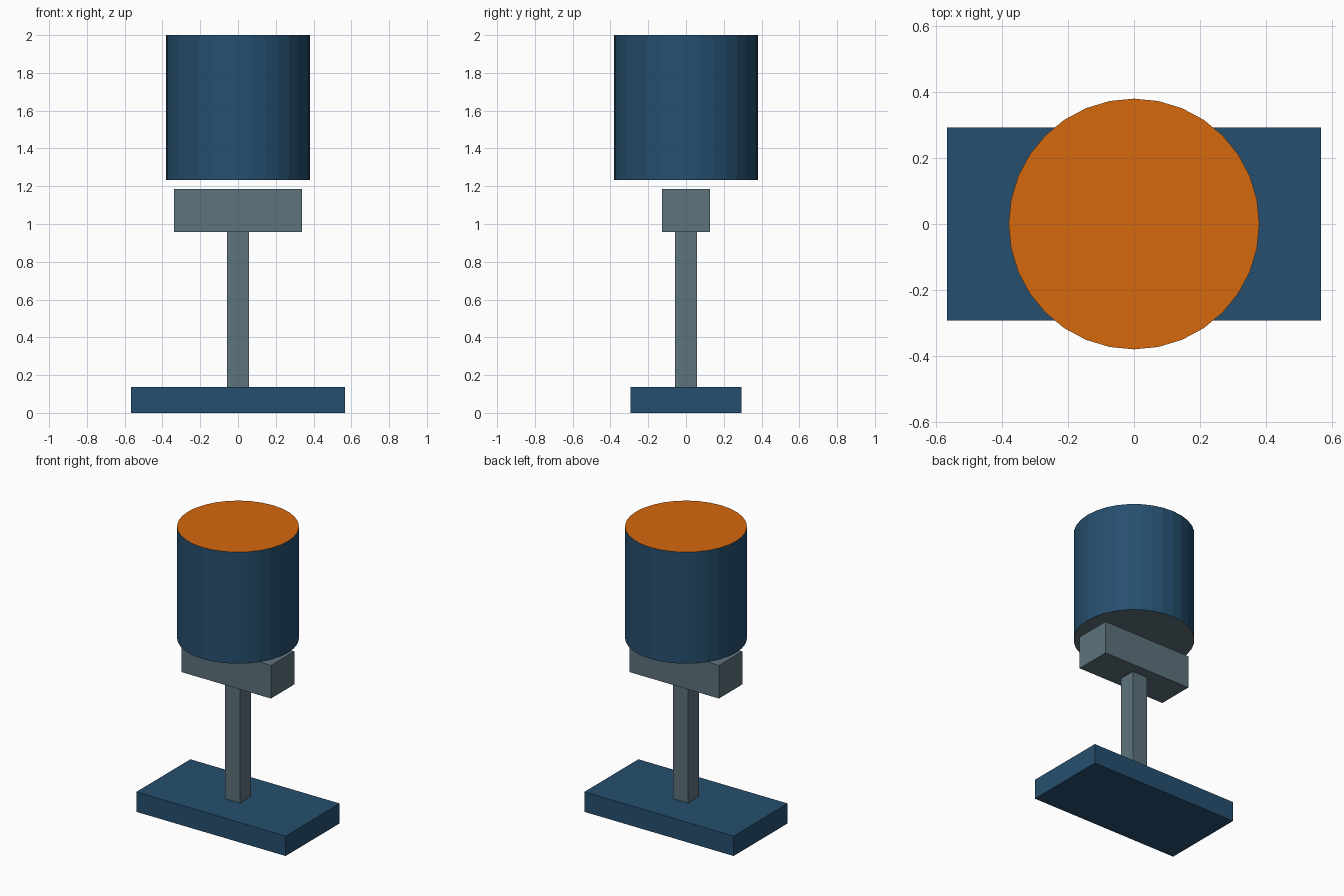
import bpy, bmesh
from mathutils import Matrix

if "Cube" in bpy.data.objects:
    bpy.data.objects.remove(bpy.data.objects["Cube"])


def material(name, rgb):
    lin = [((c / 255 + 0.055) / 1.055) ** 2.4 if c > 10 else c / 255 / 12.92 for c in rgb]
    m = bpy.data.materials.new(name)
    m.diffuse_color = (*lin, 1)
    m.use_nodes = True
    m.node_tree.nodes["Principled BSDF"].inputs["Base Color"].default_value = m.diffuse_color
    return m


blue = material("navy_blue", (38, 79, 111))
grey = material("slate_grey", (93, 115, 125))
orange = material("orange", (214, 104, 14))


def add_object(name, bm, mats):
    mesh = bpy.data.meshes.new(name)
    bm.to_mesh(mesh)
    bm.free()
    for m in mats:
        mesh.materials.append(m)
    obj = bpy.data.objects.new(name, mesh)
    bpy.context.collection.objects.link(obj)
    return obj


def box(name, half_x, half_y, z0, z1, mat):
    bm = bmesh.new()
    fit = Matrix.Translation((0, 0, (z0 + z1) / 2)) @ Matrix.Diagonal((2 * half_x, 2 * half_y, z1 - z0, 1))
    bmesh.ops.create_cube(bm, size=1, matrix=fit)
    return add_object(name, bm, [mat])


# Base plate, post and crossblock
box("base_plate", 0.567, 0.293, 0.0, 0.137, blue)
box("post", 0.057, 0.057, 0.137, 0.957, grey)
box("crossblock", 0.339, 0.127, 0.957, 1.184, grey)

# Floating drum: blue wall, orange top, grey underside
bm = bmesh.new()
z0, z1 = 1.234, 2.0
bmesh.ops.create_cone(bm, cap_ends=True, segments=32, radius1=0.38, radius2=0.38,
                      depth=z1 - z0, matrix=Matrix.Translation((0, 0, (z0 + z1) / 2)))
bm.normal_update()
for f in bm.faces:
    f.material_index = 1 if f.normal.z > 0.5 else 2 if f.normal.z < -0.5 else 0
add_object("drum", bm, [blue, orange, grey])
